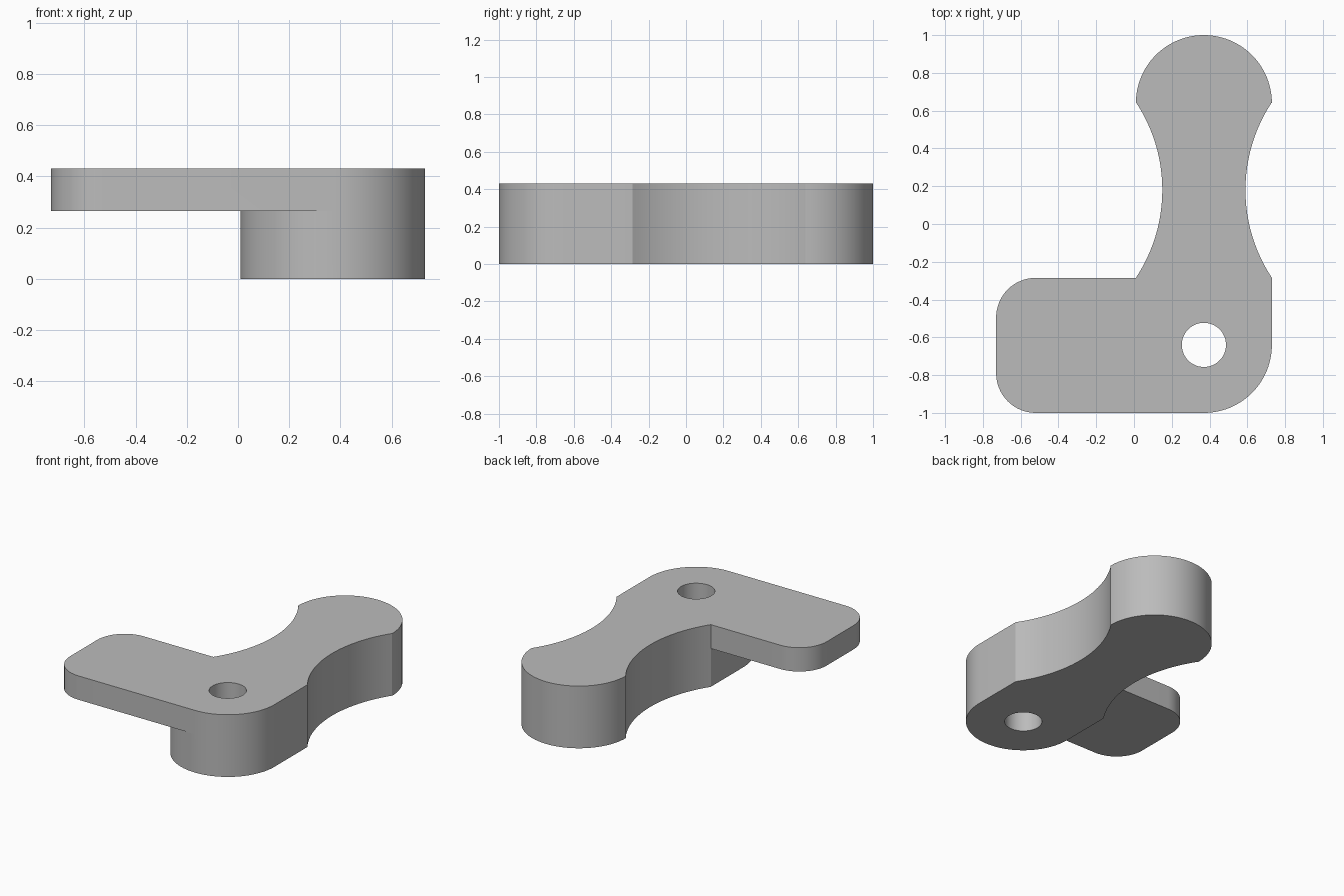
import bpy
import bmesh
from math import cos, sin, asin, pi, radians

if "Cube" in bpy.data.objects:
    bpy.data.objects.remove(bpy.data.objects["Cube"])

grey = bpy.data.materials.new("plain grey")
grey.use_nodes = True
colour = (0.5, 0.5, 0.5, 1)
grey.diffuse_color = colour
grey.node_tree.nodes["Principled BSDF"].inputs["Base Color"].default_value = colour

TOP = 0.43      # overall height
PLATE = 0.265   # underside of the side plate
CX = 0.37       # centre line of the arm
END = 0.64      # distance of both round ends from the middle
R = 0.36        # radius of the round ends


def arc(x, y, r, start, end, steps=24):
    return [(x + r * cos(start + (end - start) * i / steps),
             y + r * sin(start + (end - start) * i / steps)) for i in range(steps + 1)]


def prism(name, outline, low, high):
    bm = bmesh.new()
    base = bm.faces.new([bm.verts.new((x, y, low)) for x, y in outline])
    top = bmesh.ops.extrude_face_region(bm, geom=[base], use_keep_orig=True)["geom"]
    bmesh.ops.translate(bm, vec=(0, 0, high - low),
                        verts=[v for v in top if isinstance(v, bmesh.types.BMVert)])
    bmesh.ops.recalc_face_normals(bm, faces=bm.faces)
    mesh = bpy.data.meshes.new(name)
    bm.to_mesh(mesh)
    bm.free()
    mesh.materials.append(grey)
    obj = bpy.data.objects.new(name, mesh)
    bpy.context.collection.objects.link(obj)
    return obj


def combine(target, other, operation):
    mod = target.modifiers.new(operation.lower(), "BOOLEAN")
    mod.operation, mod.object, mod.solver = operation, other, "EXACT"
    bpy.context.view_layer.objects.active = target
    bpy.ops.object.modifier_apply(modifier=mod.name)
    bpy.data.objects.remove(other)


# Waist arcs: half chord and depth give radius and sweep
half, depth, mid = 0.465, 0.14, 0.18
waist_r = (half ** 2 + depth ** 2) / (2 * depth)
sweep = asin(half / waist_r)
offset = R - depth + waist_r

# Arm with round ends and a narrow waist
outline = arc(CX, -END, R, pi, 2 * pi, 48)
outline += arc(CX + offset, mid, waist_r, pi + sweep, pi - sweep)
outline += arc(CX, END, R, 0, pi, 48)
outline += arc(CX - offset, mid, waist_r, sweep, -sweep)
arm = prism("lever_arm", outline, 0, TOP)

# Thin side plate with two rounded outer corners
left, front, back, corner = -0.73, -END - R, mid - half, 0.21
outline = [(CX, front), (CX, back)]
outline += arc(left + corner, back - corner, corner, pi / 2, pi, 16)
outline += arc(left + corner, front + corner, corner, pi, 1.5 * pi, 16)
combine(arm, prism("side_plate", outline, PLATE, TOP), "UNION")

# Pivot hole through the full height
hole = prism("hole_cutter", arc(CX, -END, 0.117, 0, 2 * pi, 48)[:-1], -0.1, TOP + 0.1)
combine(arm, hole, "DIFFERENCE")

bpy.ops.object.select_all(action="DESELECT")
arm.select_set(True)
bpy.context.view_layer.objects.active = arm
bpy.ops.object.shade_smooth_by_angle(angle=radians(30))
